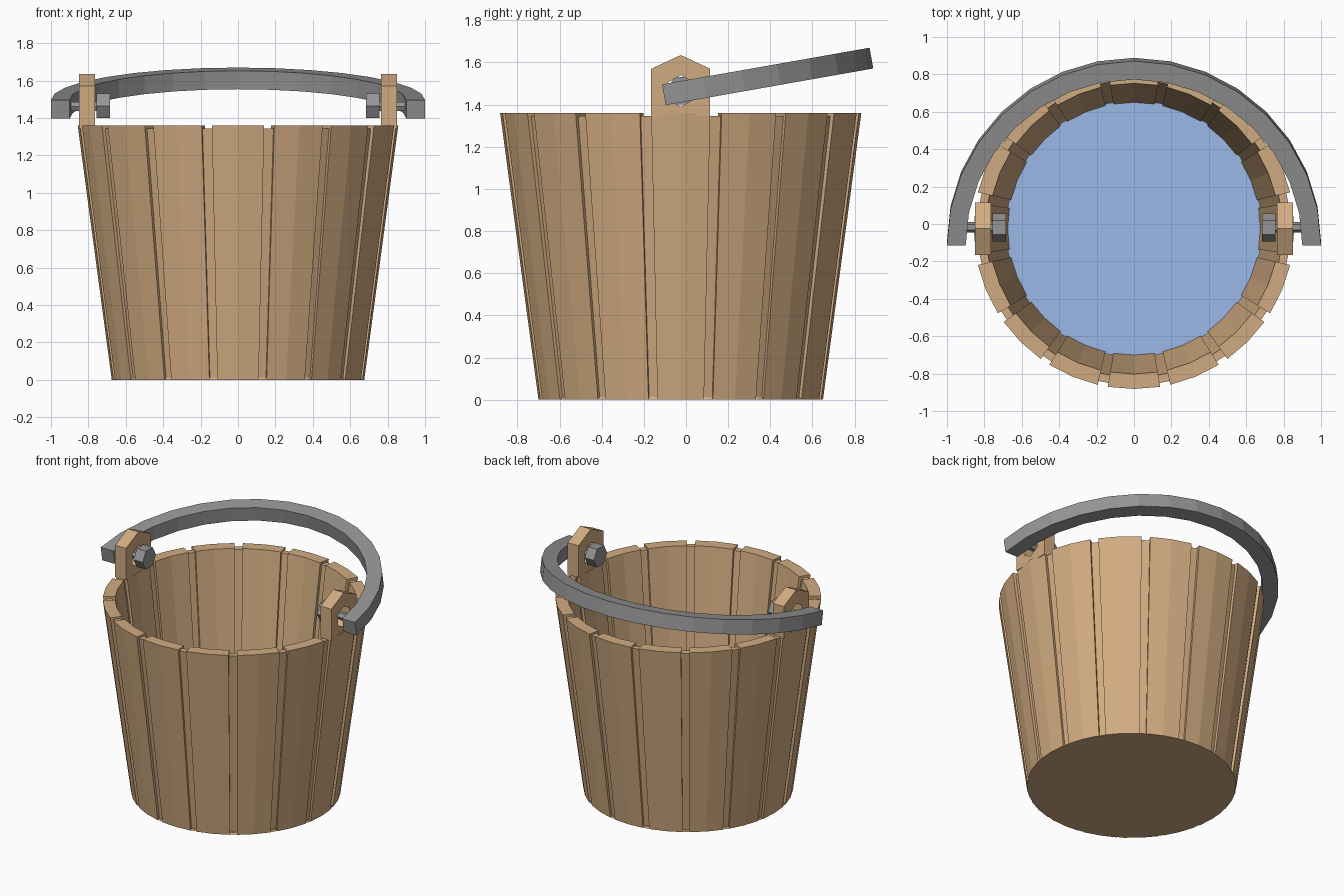
import bpy, bmesh
from math import sin, cos, pi, radians
from mathutils import Matrix, Vector

if "Cube" in bpy.data.objects:
    bpy.data.objects.remove(bpy.data.objects["Cube"])

CY = -0.025          # bucket axis in y
N = 16               # number of staves
STEP = 2 * pi / N
HALF = radians(9.4)  # half angle of a stave


def material(name, rgb):
    m = bpy.data.materials.new(name)
    m.diffuse_color = (*rgb, 1)
    m.use_nodes = True
    m.node_tree.nodes["Principled BSDF"].inputs["Base Color"].default_value = m.diffuse_color
    return m


WOOD = material("wood", (0.64, 0.41, 0.22))
IRON = material("iron", (0.30, 0.30, 0.30))
WATER = material("water", (0.33, 0.48, 0.80))


def finish(name, bm, mat):
    bmesh.ops.recalc_face_normals(bm, faces=bm.faces)
    me = bpy.data.meshes.new(name)
    bm.to_mesh(me)
    bm.free()
    ob = bpy.data.objects.new(name, me)
    bpy.context.collection.objects.link(ob)
    me.materials.append(mat)
    return ob


def sweep(bm, sections, closed=False):
    """Skin a list of equal point loops; cap the ends unless closed."""
    rings = [[bm.verts.new(p) for p in s] for s in sections]
    pairs = list(zip(rings, rings[1:]))
    if closed:
        pairs.append((rings[-1], rings[0]))
    for a, b in pairs:
        for i in range(len(a)):
            j = (i + 1) % len(a)
            bm.faces.new((a[i], a[j], b[j], b[i]))
    if not closed:
        bm.faces.new(rings[0])
        bm.faces.new(rings[-1])


def wedge(bm, mid, half, segs, profile):
    """Revolve an (r, z) profile through a small arc about the bucket axis."""
    angles = [mid - half + 2 * half * i / segs for i in range(segs + 1)]
    sweep(bm, [[(r * cos(a), CY + r * sin(a), z) for r, z in profile] for a in angles])


# Tapered staves and the thinner recessed strips between them
staves, strips = bmesh.new(), bmesh.new()
for i in range(N):
    wedge(staves, i * STEP, HALF, 2,
          [(0.595, 0), (0.675, 0), (0.857, 1.36), (0.777, 1.36)])
    wedge(strips, (i + 0.5) * STEP, STEP / 2 - HALF, 1,
          [(0.612, 0.005), (0.66, 0.005), (0.836, 1.345), (0.793, 1.345)])
finish("staves", staves, WOOD)
finish("gap_strips", strips, WOOD)


# Bottom board and water surface
def disc(name, r, z0, z1, mat):
    bm = bmesh.new()
    bmesh.ops.create_cone(bm, cap_ends=True, segments=32, radius1=r, radius2=r - 0.005,
                          depth=z1 - z0,
                          matrix=Matrix.Translation((0, CY, (z0 + z1) / 2)))
    return finish(name, bm, mat)


disc("bottom_board", 0.672, 0, 0.012, WOOD)
bm = bmesh.new()
bmesh.ops.create_circle(bm, cap_ends=True, segments=32, radius=0.685,
                        matrix=Matrix.Translation((0, CY, 0.6)))
finish("water", bm, WATER)

# Ears, pins and nuts on both sides
OUTLINE = [(0, 1.635), (0.14, 1.57), (0.14, 1.345), (0, 1.345), (-0.14, 1.345), (-0.14, 1.57)]
HOLE = [(0.075 * sin(k * pi / 3), 1.465 + 0.075 * cos(k * pi / 3)) for k in range(6)]


def rod(name, x0, x1, r, y, z):
    bm = bmesh.new()
    bmesh.ops.create_cone(bm, cap_ends=True, segments=6, radius1=r, radius2=r,
                          depth=abs(x1 - x0))
    # turn so the axis lies along x with a corner on top
    for v in bm.verts:
        v.co = Vector((v.co.z + (x0 + x1) / 2, v.co.y + y, v.co.x + z))
    finish(name, bm, IRON)


for s, side in ((-1, "left"), (1, "right")):
    bm = bmesh.new()
    sweep(bm, [[(s * x, CY + y, z) for y, z in loop] for x, loop in
               ((0.765, OUTLINE), (0.85, OUTLINE), (0.85, HOLE), (0.765, HOLE))], closed=True)
    finish(side + "_ear", bm, WOOD)
    rod(side + "_pin", s * 0.74, s * 0.92, 0.028, -0.018, 1.462)
    rod(side + "_nut", s * 0.685, s * 0.757, 0.075, -0.018, 1.465)

# Half-round handle, leaning back
TILT = radians(10)
bm = bmesh.new()
sections = []
for i in range(17):
    t = pi * i / 16
    loop = []
    for r, h in ((0.9, -0.05), (1.0, -0.05), (1.0, 0.05), (0.9, 0.05)):
        loop.append((r * cos(t),
                     -0.105 + r * sin(t) * cos(TILT) - h * sin(TILT),
                     1.447 + r * sin(t) * sin(TILT) + h * cos(TILT)))
    sections.append(loop)
sweep(bm, sections)
finish("handle", bm, IRON)
